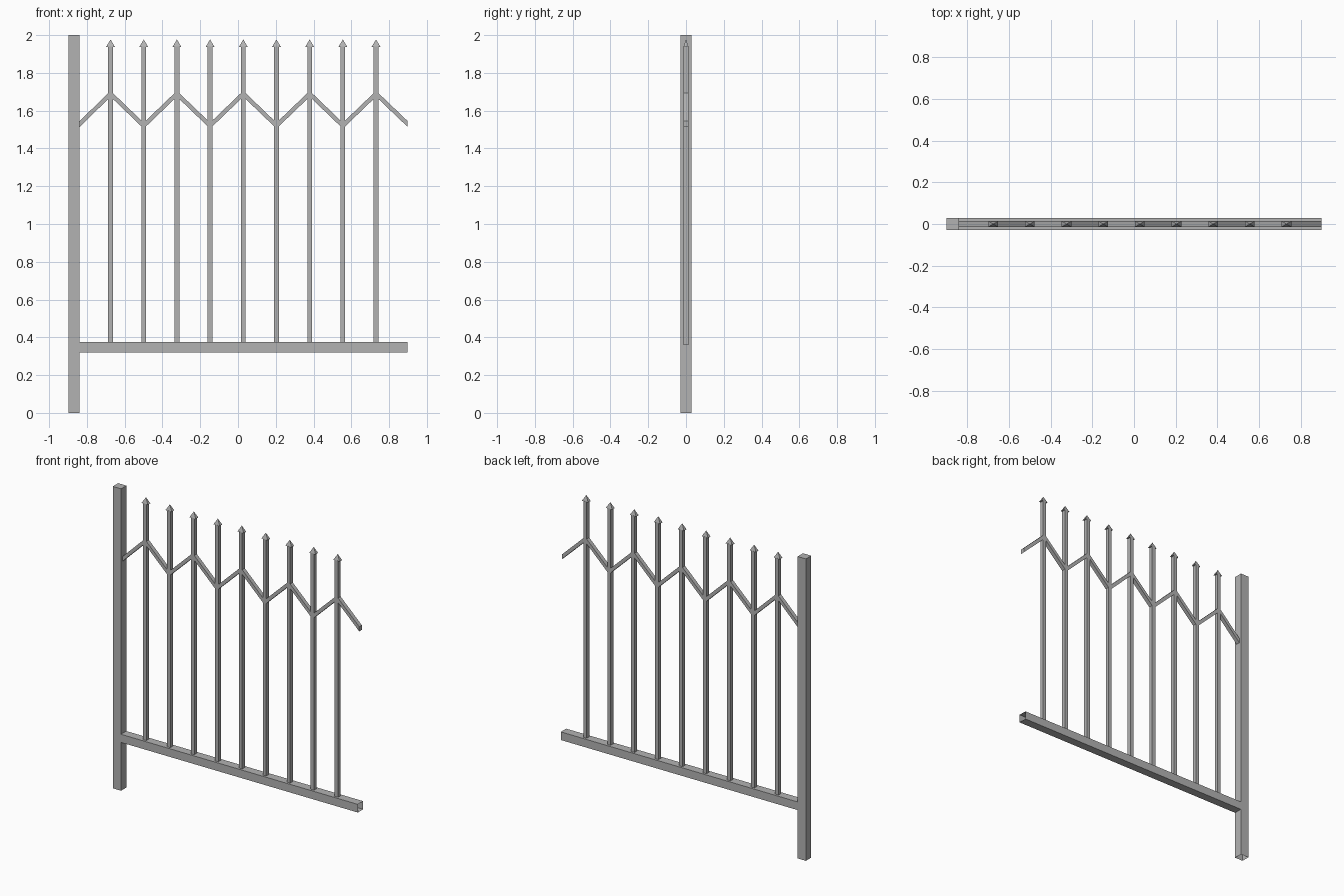
import bpy, bmesh

if "Cube" in bpy.data.objects:
    bpy.data.objects.remove(bpy.data.objects["Cube"])

HALF = 0.898        # half of overall width
POST_IN = -0.838    # inner face of post
STEP = 0.1757       # picket spacing
MID = 0.028         # x of the centre picket

# Dark grey painted metal
metal = bpy.data.materials.new("dark_grey_metal")
metal.diffuse_color = (0.45, 0.45, 0.45, 1)
metal.use_nodes = True
metal.node_tree.nodes["Principled BSDF"].inputs["Base Color"].default_value = metal.diffuse_color


def finish(name, bm):
    bmesh.ops.recalc_face_normals(bm, faces=bm.faces)
    me = bpy.data.meshes.new(name)
    bm.to_mesh(me)
    bm.free()
    me.materials.append(metal)
    ob = bpy.data.objects.new(name, me)
    bpy.context.collection.objects.link(ob)
    return ob


def add_box(bm, x0, x1, y, z0, z1):
    for v in bmesh.ops.create_cube(bm, size=1)["verts"]:
        v.co = (x1 if v.co.x > 0 else x0, y if v.co.y > 0 else -y, z1 if v.co.z > 0 else z0)


def remove_faces(bm, test):
    bm.normal_update()
    doomed = [f for f in bm.faces if test(f.normal)]
    bmesh.ops.delete(bm, geom=doomed, context="FACES_ONLY")


# Post: hollow tube, open at the foot
bm = bmesh.new()
add_box(bm, -HALF, POST_IN, 0.028, 0, 2)
remove_faces(bm, lambda n: n.z < -0.9)
finish("post", bm)

# Bottom rail: hollow tube, open at both ends
bm = bmesh.new()
add_box(bm, POST_IN, HALF, 0.028, 0.32, 0.374)
remove_faces(bm, lambda n: abs(n.x) > 0.9)
finish("bottom_rail", bm)

# Pickets with pyramid spear tips
for i in range(-4, 5):
    x = MID + i * STEP
    bm = bmesh.new()
    add_box(bm, x - 0.0125, x + 0.0125, 0.0135, 0.36, 1.94)
    finish(f"picket_{i + 5}", bm)

    bm = bmesh.new()
    base = [bm.verts.new((x + sx * 0.023, sy * 0.0135, 1.938))
            for sx, sy in ((-1, -1), (1, -1), (1, 1), (-1, 1))]
    apex = bm.verts.new((x, 0, 1.977))
    bm.faces.new(base)
    for a, b in zip(base, base[1:] + base[:1]):
        bm.faces.new((a, b, apex))
    finish(f"spear_tip_{i + 5}", bm)

# Zigzag upper rail: one bar swept through peaks and valleys
path = [(POST_IN, 1.545)]
path += [(MID + i * STEP, 1.705 if i % 2 == 0 else 1.536) for i in range(-4, 5)]
path += [(HALF, 1.545)]
bm = bmesh.new()
rings = [[bm.verts.new((x, y, z + dz))
          for y, dz in ((-0.0135, 0), (0.0135, 0), (0.0135, -0.031), (-0.0135, -0.031))]
         for x, z in path]
for r, s in zip(rings, rings[1:]):
    for k in range(4):
        j = (k + 1) % 4
        bm.faces.new((r[k], r[j], s[j], s[k]))
bm.faces.new(rings[0])
bm.faces.new(rings[-1])
finish("zigzag_rail", bm)
